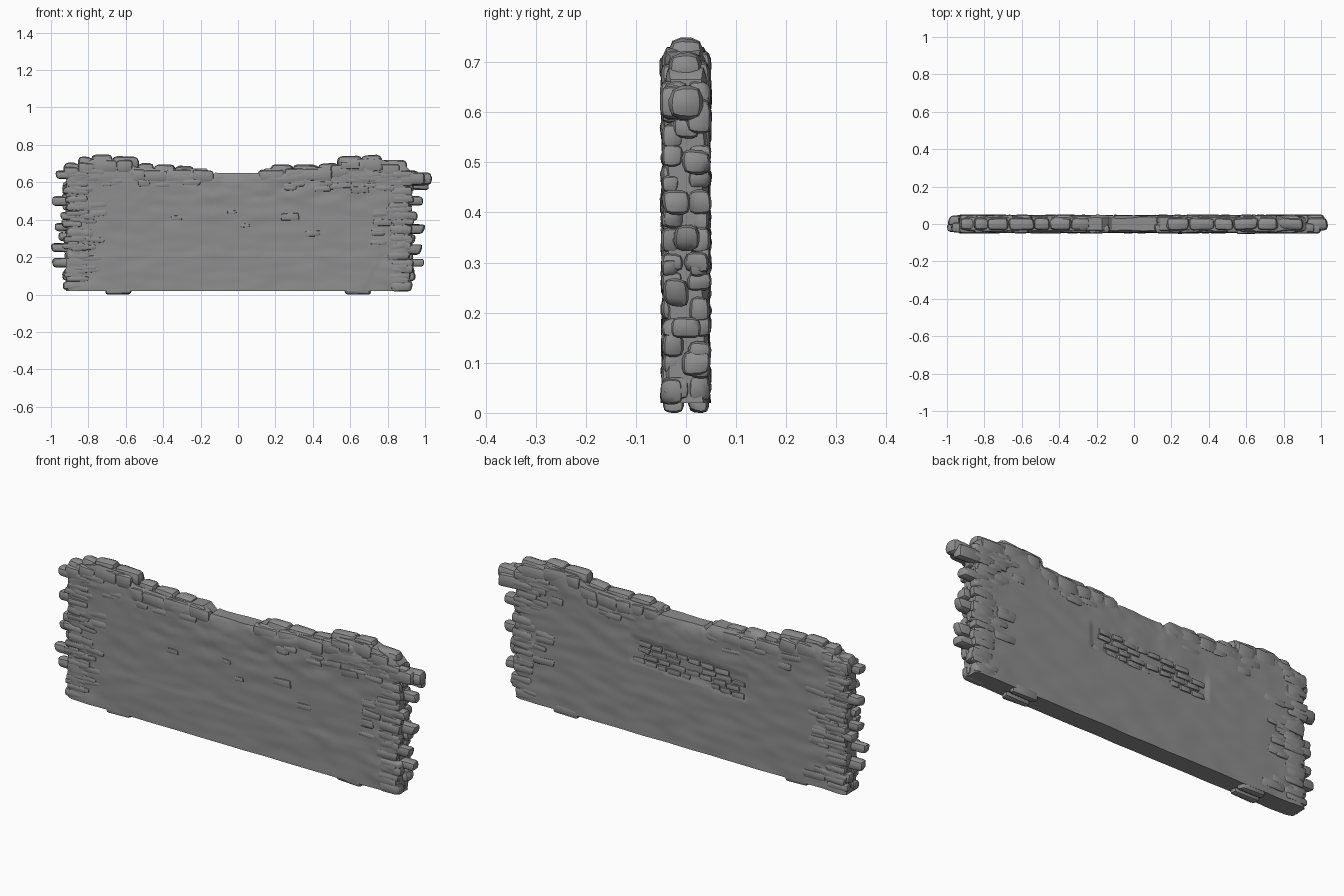
import bpy, bmesh, math, random
from mathutils import Vector, Matrix, noise

random.seed(7)
rnd = random.uniform
cube = bpy.data.objects.get("Cube")
if cube:
    bpy.data.objects.remove(cube, do_unlink=True)

stone_grey = bpy.data.materials.new("stone_grey")
stone_grey.use_nodes = True
GREY = (0.27, 0.27, 0.27, 1)
stone_grey.diffuse_color = GREY
stone_grey.node_tree.nodes["Principled BSDF"].inputs["Base Color"].default_value = GREY

# Skyline of the broken wall: (x, z)
SKYLINE = [(-0.95, .67), (-0.9, .71), (-0.82, .735), (-0.75, .755), (-0.6, .745), (-0.55, .705),
           (-0.35, .695), (-0.17, .70), (-0.12, .65), (0.11, .65), (0.14, .70), (0.35, .70),
           (0.53, .71), (0.58, .745), (0.74, .755), (0.82, .73), (0.9, .71), (0.95, .66)]
HALF_LENGTH, BASE = 0.92, 0.02


def skyline(x):
    for (x0, z0), (x1, z1) in zip(SKYLINE, SKYLINE[1:]):
        if x <= x1:
            return z0 + (z1 - z0) * max(0, x - x0) / (x1 - x0)
    return SKYLINE[-1][1]


def in_notch(x):
    return -0.13 < x < 0.115


def finish(name, bm, angle=38):
    mesh = bpy.data.meshes.new(name)
    bmesh.ops.recalc_face_normals(bm, faces=bm.faces)
    bm.to_mesh(mesh)
    bm.free()
    mesh.materials.append(stone_grey)
    obj = bpy.data.objects.new(name, mesh)
    bpy.context.collection.objects.link(obj)
    bpy.ops.object.select_all(action='DESELECT')
    obj.select_set(True)
    bpy.context.view_layer.objects.active = obj
    bpy.ops.object.shade_smooth_by_angle(angle=math.radians(angle))
    return obj


def add_stone(bm, center, size, tilt=0, soft=0.3):
    """Uneven rounded block that fills the given box."""
    piece = bmesh.new()
    bmesh.ops.create_cube(piece, size=1)
    for v in piece.verts:
        v.co = Vector([c * s * rnd(.72, 1) for c, s in zip(v.co, size)])
    bmesh.ops.bevel(piece, geom=piece.edges[:] + piece.verts[:], offset=min(size) * soft,
                    segments=2, profile=0.5, affect='EDGES', clamp_overlap=True)
    low = [min(v.co[i] for v in piece.verts) for i in range(3)]
    high = [max(v.co[i] for v in piece.verts) for i in range(3)]
    turn = Matrix.Rotation(tilt, 3, 'Y')
    for v in piece.verts:
        fit = Vector([((v.co[i] - low[i]) / (high[i] - low[i]) - .5) * size[i] for i in range(3)])
        v.co = turn @ fit + Vector(center)
    temp = bpy.data.meshes.new("temp")
    piece.to_mesh(temp)
    piece.free()
    bm.from_mesh(temp)
    bpy.data.meshes.remove(temp)


def core_top(x):
    return skyline(x) - (0 if in_notch(x) else 0.025)


def half_thickness(x, z, side):
    edge = min(HALF_LENGTH - abs(x), core_top(x) - z)
    rough = max(0, 1 - edge / 0.25)
    half = 0.0455 - 0.012 * max(0, 1 - edge / 0.04) ** 2
    half += (0.003 + 0.005 * rough) * noise.noise(Vector((x * 7, z * 20, side * 9)))
    half += 0.003 * rough * noise.noise(Vector((x * 18, z * 45, side * 5)))
    if side < 0 and z < 0.22 and x < 0.66 + 0.5 * z:      # proud plaster panel
        half += 0.002
    if side > 0 and abs(x + 0.05) < 0.33 and abs(z - 0.43 - 0.05 * x) < 0.06:  # bare patch
        half -= 0.006
    return half


# Wall core: two relief faces joined by a rim
COLS, ROWS = 150, 48
bm = bmesh.new()
grids = {}
for side in (-1, 1):
    grid = []
    for i in range(COLS + 1):
        x = HALF_LENGTH * (2 * i / COLS - 1)
        column = []
        for j in range(ROWS + 1):
            z = BASE + (core_top(x) - BASE) * j / ROWS
            column.append(bm.verts.new((x, side * half_thickness(x, z, side), z)))
        grid.append(column)
    for i in range(COLS):
        for j in range(ROWS):
            bm.faces.new((grid[i][j], grid[i + 1][j], grid[i + 1][j + 1], grid[i][j + 1]))
    grids[side] = grid


def rim(grid):
    return ([c[0] for c in grid] + grid[-1][1:] + [c[-1] for c in grid[-2::-1]]
            + grid[0][-2:0:-1])


front, back = rim(grids[-1]), rim(grids[1])
for k in range(len(front)):
    n = (k + 1) % len(front)
    bm.faces.new((front[k], front[n], back[n], back[k]))
finish("wall_core", bm)

# Toothed end stones: (height, reach) of the main stones at each end
ENDS = {
    "right_end_stones": (-1, [(.05, .93), (.1, .94), (.17, .995), (.25, 1), (.31, .96),
                              (.36, .98), (.42, .95), (.5, .995), (.56, .94), (.64, .975)]),
    "left_end_stones": (1, [(.05, .93), (.1, .95), (.17, .995), (.24, .985), (.3, .95),
                            (.35, 1), (.42, .96), (.5, .99), (.57, .94), (.635, .97)]),
}
for name, (sign, stones) in ENDS.items():
    bm = bmesh.new()
    for k, (z, reach) in enumerate(stones):
        long_y = (-0.02, 0.02, 0)[k % 3]
        w = reach - 0.84
        add_stone(bm, (sign * (reach - w / 2), long_y, z), (w, rnd(.05, .06), rnd(.042, .058)))
    z = 0.045
    while z < 0.67:
        for y in (-0.027, 0.027):
            outer = rnd(.915, .945)
            add_stone(bm, (sign * (outer - .06), y, z + rnd(-.01, .01)),
                      (.12, rnd(.042, .05), rnd(.035, .055)))
        z += 0.042
    finish(name, bm)

# Capping stones along the skyline, a middle row with lower rows front and back
bm = bmesh.new()
for y, drop in ((0, 0), (-0.026, .026), (0.026, .026)):
    x = -0.93
    while x < 0.9:
        w = rnd(.07, .14)
        mid = x + w / 2
        if not (in_notch(mid - w * .45) or in_notch(mid + w * .45) or in_notch(mid)):
            top = skyline(mid) - drop + rnd(-.008, .002)
            add_stone(bm, (mid, y, top - .035), (w * 1.08, rnd(.045, .052) if y else .07, .07),
                      rnd(-.06, .06))
        x += w
finish("capping_stones", bm)

# Shallow face stones showing through the plaster near the ends and top
bm = bmesh.new()
for side in (-1, 1):
    for k in range(75):
        if k % 3:
            x, z = rnd(.74, .89) * random.choice((-1, 1)), rnd(.06, .66)
        else:
            x, z = rnd(-.85, .85), rnd(.56, .66)
        if z > skyline(x) - .07 or (side < 0 and z < .2 and 0 < x < .78):
            continue
        add_stone(bm, (x, side * rnd(.031, .034), z), (rnd(.06, .13), .034, rnd(.025, .045)),
                  rnd(-.08, .08))
finish("face_stones", bm)

# Exposed bricks on the front
bm = bmesh.new()
for x, z, w in ((.28, .415, .1), (.57, .585, .08), (.65, .56, .1), (.6, .69, .1),
                (.04, .37, .05), (.4, .325, .08), (-.03, .44, .05), (-.33, .41, .06)):
    add_stone(bm, (x, -.034, z), (w, .033 if w < .1 else .037, w * .4), rnd(-.1, .05), .12)
finish("front_bricks", bm, 30)

# Exposed brick courses in the bare patch on the back
bm = bmesh.new()
for row in range(4):
    x = -0.36 + 0.03 * (row % 2)
    while x < 0.2:
        w = rnd(.05, .09)
        if rnd(0, 1) < .75:
            add_stone(bm, (x + w / 2, .03, .38 + row * .03 + .05 * x),
                      (w * .95, rnd(.028, .04), .027), rnd(-.06, .06), .15)
        x += w
finish("back_bricks", bm, 30)

# Low footing stones under the wall
bm = bmesh.new()
for x in (-0.64, 0.64):
    for y in (-0.025, 0.025):
        add_stone(bm, (x, y, .025), (.14, .042, .05))
finish("footing_stones", bm)
